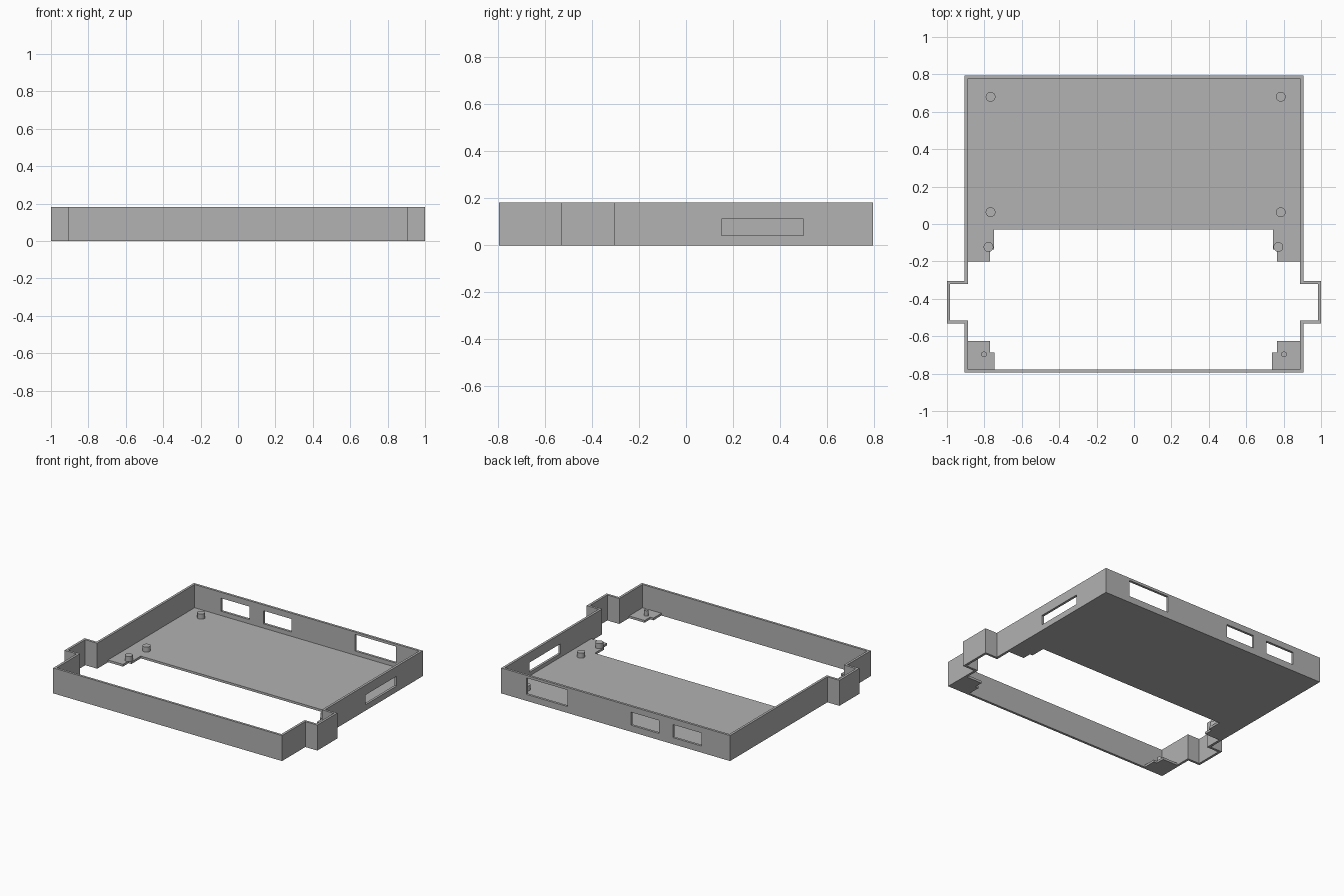
import bpy
import bmesh

cube = bpy.data.objects.get("Cube")
if cube:
    bpy.data.objects.remove(cube, do_unlink=True)

HEIGHT, WALL, FLOOR = 0.182, 0.017, 0.016
SIDE, END = 0.905, 0.795

grey = bpy.data.materials.new("plain grey")
grey.use_nodes = True
colour = (0.445, 0.445, 0.445, 1)
grey.diffuse_color = colour
grey.node_tree.nodes["Principled BSDF"].inputs["Base Color"].default_value = colour


def finish(bm, name):
    bmesh.ops.recalc_face_normals(bm, faces=bm.faces)
    mesh = bpy.data.meshes.new(name)
    bm.to_mesh(mesh)
    bm.free()
    mesh.materials.append(grey)
    obj = bpy.data.objects.new(name, mesh)
    bpy.context.collection.objects.link(obj)
    return obj


def plate(name, outline, thickness):
    """Flat plate on the ground from an outline."""
    bm = bmesh.new()
    face = bm.faces.new([bm.verts.new((x, y, 0)) for x, y in outline])
    new = bmesh.ops.extrude_face_region(bm, geom=[face])["geom"]
    verts = [g for g in new if isinstance(g, bmesh.types.BMVert)]
    bmesh.ops.translate(bm, verts=verts, vec=(0, 0, thickness))
    return finish(bm, name)


def box(name, low, high):
    bm = bmesh.new()
    bmesh.ops.create_cube(bm, size=1)
    for v in bm.verts:
        v.co = [a if c < 0 else b for c, a, b in zip(v.co, low, high)]
    return finish(bm, name)


def peg(name, x, y, radius, top):
    bm = bmesh.new()
    bmesh.ops.create_cone(bm, cap_ends=True, segments=24, radius1=radius,
                          radius2=radius, depth=top - FLOOR)
    bmesh.ops.translate(bm, verts=bm.verts, vec=(x, y, (top + FLOOR) / 2))
    obj = finish(bm, name)
    bpy.ops.object.select_all(action="DESELECT")
    obj.select_set(True)
    bpy.context.view_layer.objects.active = obj
    bpy.ops.object.shade_smooth_by_angle()


def wall_outline(t):
    """Wall outline moved inward by t, with a bump on each side."""
    half = [(SIDE - t, -END + t), (SIDE - t, -0.532 + t), (1 - t, -0.532 + t),
            (1 - t, -0.305 - t), (SIDE - t, -0.305 - t), (SIDE - t, END - t)]
    return half + [(-x, y) for x, y in reversed(half)]


# Outer wall ring
bm = bmesh.new()
loops = [[bm.verts.new((x, y, z)) for x, y in wall_outline(t)]
         for t, z in ((0, 0), (0, HEIGHT), (WALL, HEIGHT), (WALL, 0))]
for a, b in zip(loops, loops[1:] + loops[:1]):
    for i in range(len(a)):
        j = (i + 1) % len(a)
        bm.faces.new((a[i], a[j], b[j], b[i]))
wall = finish(bm, "outer_wall")

# Port openings in the back and left walls
back = (END - 0.06, END + 0.06)
cutters = [
    box("wide_port_cutter", (0.38, back[0], 0.046), (0.705, back[1], 0.164)),
    box("inner_port_cutter", (-0.345, back[0], 0.047), (-0.12, back[1], 0.14)),
    box("outer_port_cutter", (-0.68, back[0], 0.047), (-0.452, back[1], 0.14)),
    box("side_port_cutter", (SIDE - 0.06, 0.15, 0.042), (SIDE + 0.06, 0.5, 0.112)),
]
bpy.context.view_layer.objects.active = wall
for cutter in cutters:
    cutter.hide_render = True
    mod = wall.modifiers.new(cutter.name, "BOOLEAN")
    mod.operation = "DIFFERENCE"
    mod.solver = "EXACT"
    mod.object = cutter
    bpy.ops.object.modifier_apply(modifier=mod.name)
    bpy.data.objects.remove(cutter, do_unlink=True)

# Floor with two stepped tabs running forward
ix, iy = SIDE - WALL, END - WALL
plate("floor", [(ix, iy), (-ix, iy), (-ix, -0.2), (-0.77, -0.2), (-0.77, -0.136),
                (-0.748, -0.136), (-0.748, -0.03), (0.743, -0.03),
                (0.743, -0.136), (0.765, -0.136), (0.765, -0.2), (ix, -0.2)], FLOOR)

# Stepped front corner tabs with thin pins
for name, s, step, edge in (("left", 1, 0.765, 0.739), ("right", -1, 0.77, 0.745)):
    outline = [(ix, -iy), (ix, -0.625), (step, -0.625), (step, -0.688),
               (edge, -0.688), (edge, -iy)]
    plate(name + "_corner_tab", [(s * x, y) for x, y in outline], FLOOR)
    peg(name + "_corner_pin", s * 0.802, -0.697, 0.015, 0.055)

# Mounting pegs on the floor
for label, left_x, right_x, y in (("back", 0.785, -0.767, 0.68),
                                  ("middle", 0.785, -0.767, 0.063),
                                  ("tab", 0.772, -0.778, -0.123)):
    peg("left_" + label + "_peg", left_x, y, 0.026, 0.052)
    peg("right_" + label + "_peg", right_x, y, 0.026, 0.052)
